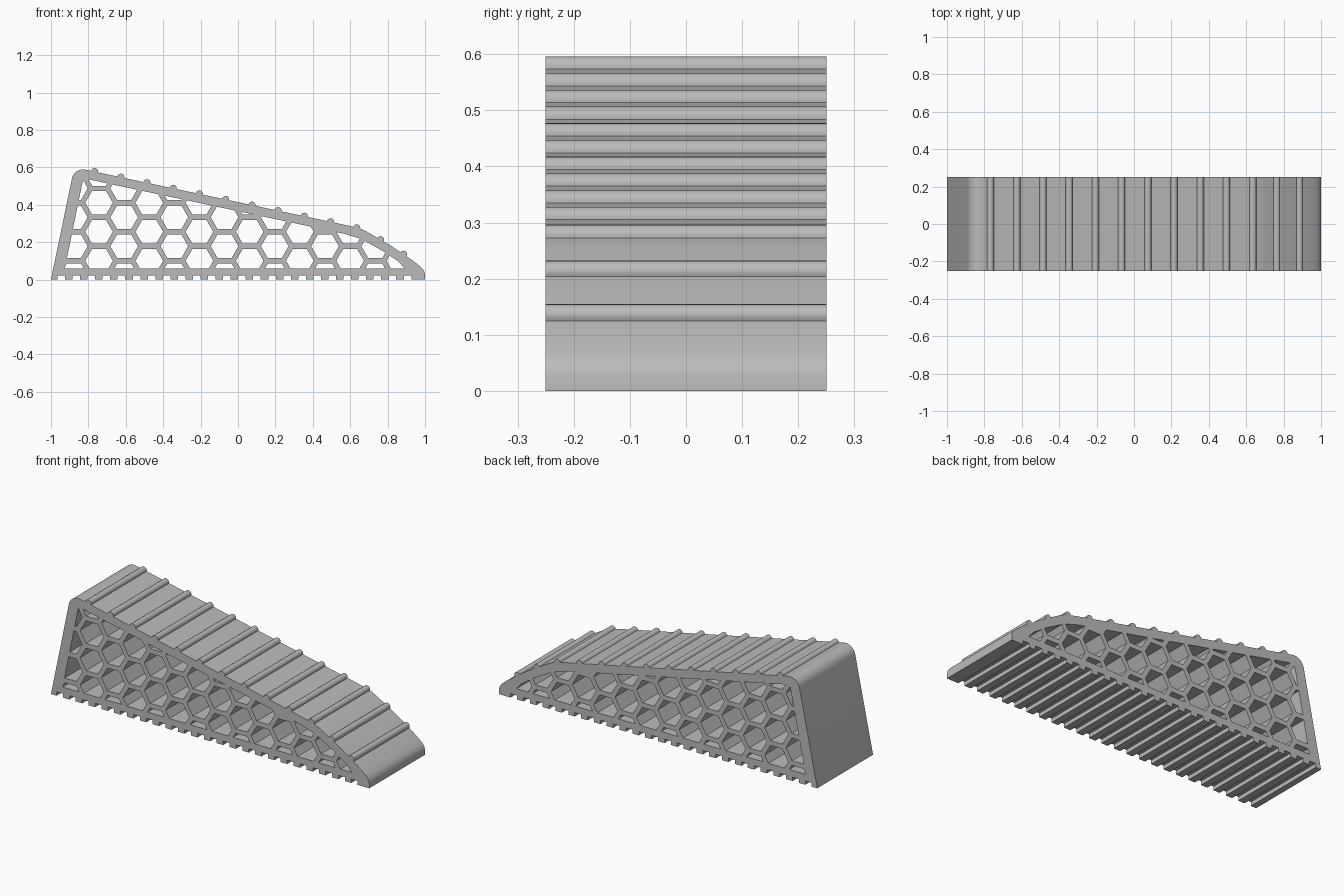
import bpy, bmesh, math
from mathutils import Vector, Matrix

if "Cube" in bpy.data.objects:
    bpy.data.objects.remove(bpy.data.objects["Cube"])

HALF_WIDTH = 0.25
CELL = 0.155                 # honeycomb pitch
WALL = 0.027                 # honeycomb wall thickness
BUMP = 0.019                 # grip rib radius

# Top surface knots, from the rounded heel to the nose
TOP = [(-.817, .588), (.585, .290), (.66, .271), (.70, .25),
       (.76, .215), (.82, .18), (.93, .105), (.965, .078)]
NOSE = [(1, 0), (1, .028), (.995, .046), (.984, .062)]
# Convex inner boundary of the frame, counter-clockwise
INNER = [(-.926, .06), (.89, .06), (.86, .095), (.78, .15),
         (.66, .217), (.57, .245), (-.827, .542)]


def top_at(x):
    for (x0, z0), (x1, z1) in zip(TOP, TOP[1:]):
        if x <= x1:
            return z0 + (z1 - z0) * (x - x0) / (x1 - x0)


def rib(x):
    """Half-round grip rib standing on the top surface, from +x to -x."""
    tilt = math.atan2(top_at(x + BUMP) - top_at(x - BUMP), 2 * BUMP)
    return [(x + BUMP * math.cos(a), top_at(x) + BUMP * math.sin(a))
            for a in (tilt + math.pi * i / 10 for i in range(11))]


def clip(poly, boundary):
    """Clip a polygon to a convex counter-clockwise boundary."""
    for i, a in enumerate(boundary):
        a, b = Vector(a), Vector(boundary[(i + 1) % len(boundary)])
        edge, result = b - a, []
        for j, q in enumerate(poly):
            p = poly[j - 1]
            dp, dq = edge.cross(p - a), edge.cross(q - a)
            if (dp < 0) != (dq < 0):
                result.append(p.lerp(q, dp / (dp - dq)))
            if dq >= 0:
                result.append(q)
        poly = result
    return poly


def area(poly):
    return sum(poly[i - 1].cross(p) for i, p in enumerate(poly)) / 2


# Sole with square tread grooves
outline = [(-1, 0)]
for i in range(24):
    x = -.965 + .0805 * i
    outline += [(x, 0), (x, .022), (x + .04, .022), (x + .04, 0)]
outline += NOSE

# Ribbed top, walked from nose to heel
rib_x = [-.767 + .1402 * i for i in range(11)] + [.763, .885]
pieces = [(x, rib(x)) for x in rib_x]
pieces += [(x, [(x, z)]) for x, z in TOP if all(abs(x - r) > .022 for r in rib_x)]
for x, points in sorted(pieces, key=lambda p: -p[0]):
    outline += points

# Rounded heel corner
corner, radius = Vector((-.8755, .600)), .06
along, down = Vector((.978, -.207)), Vector((-.203, -.979))
centre = corner + radius * (along + down)
for i in range(1, 11):
    a = math.pi / 2 * i / 10
    outline.append(tuple(centre - radius * (down * math.cos(a) + along * math.sin(a))))

# Honeycomb openings trimmed by the frame
holes = []
hex_radius = (CELL - WALL) / math.sqrt(3)
for col in range(-2, 15):
    for row in range(-4, 4):
        c = Vector((-.743 + CELL * math.sqrt(3) / 2 * col,
                    .411 + CELL * (row + .5 * (col % 2))))
        cell = [c + hex_radius * Vector((math.cos(k * math.pi / 3), math.sin(k * math.pi / 3)))
                for k in range(6)]
        cell = clip(cell, INNER)
        if len(cell) > 2 and area(cell) > .0002:
            holes.append(cell)

# Filled and extruded section
curve = bpy.data.curves.new("ramp_section", "CURVE")
curve.dimensions = "2D"
curve.fill_mode = "BOTH"
curve.extrude = HALF_WIDTH
for loop in [outline] + holes:
    spline = curve.splines.new("POLY")
    spline.points.add(len(loop) - 1)
    for point, co in zip(spline.points, loop):
        point.co = (co[0], co[1], 0, 1)
    spline.use_cyclic_u = True
section = bpy.data.objects.new("ramp_section", curve)
bpy.context.collection.objects.link(section)
bpy.context.view_layer.update()
depsgraph = bpy.context.evaluated_depsgraph_get()
mesh = bpy.data.meshes.new_from_object(section.evaluated_get(depsgraph))
bpy.data.objects.remove(section)

# Stand the section upright and weld it
bm = bmesh.new()
bm.from_mesh(mesh)
bm.transform(Matrix.Rotation(math.pi / 2, 4, "X"))
bmesh.ops.remove_doubles(bm, verts=bm.verts, dist=.0002)
bmesh.ops.recalc_face_normals(bm, faces=bm.faces)
bm.to_mesh(mesh)
bm.free()

# Grey plastic
grey = bpy.data.materials.new("grey_plastic")
grey.use_nodes = True
colour = (.5, .5, .5, 1)
grey.diffuse_color = colour
grey.node_tree.nodes["Principled BSDF"].inputs["Base Color"].default_value = colour
mesh.materials.clear()
mesh.materials.append(grey)
for face in mesh.polygons:
    face.material_index = 0

ramp = bpy.data.objects.new("honeycomb_ramp", mesh)
bpy.context.collection.objects.link(ramp)
bpy.ops.object.select_all(action="DESELECT")
ramp.select_set(True)
bpy.context.view_layer.objects.active = ramp
bpy.ops.object.shade_smooth_by_angle(angle=math.radians(30))
